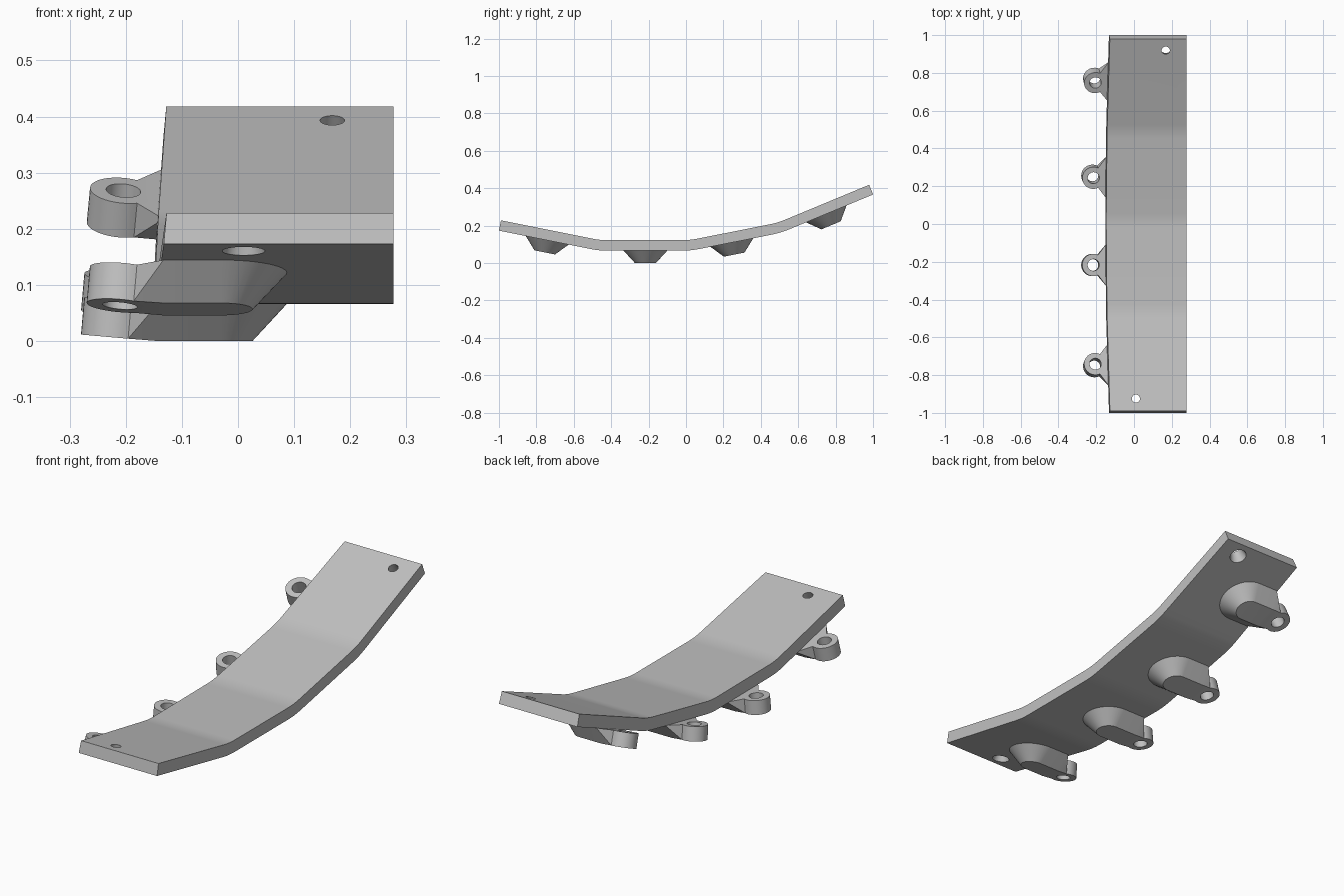
import bpy, bmesh, math
from mathutils import Vector, Matrix

cube = bpy.data.objects.get("Cube")
if cube:
    bpy.data.objects.remove(cube, do_unlink=True)

grey = bpy.data.materials.new("plain grey")
grey.use_nodes = True
grey.diffuse_color = (0.53, 0.53, 0.53, 1)
grey.node_tree.nodes["Principled BSDF"].inputs["Base Color"].default_value = grey.diffuse_color

THICK = 0.056    # plate thickness
DEPTH = 0.066    # lug depth below the plate
LEAN = 0.0875    # slight lean of the eye side
RIGHT = 0.277
BENDS = [Vector(p) for p in [(-0.989, 0.228), (-0.46, 0.122), (0.02, 0.122),
                             (0.49, 0.215), (0.979, 0.418)]]


def edge_x(y):
    """Gently bowed edge of the plate on the eye side."""
    return -0.147 + 0.02 * y * y


def make_object(name, bm):
    bmesh.ops.recalc_face_normals(bm, faces=bm.faces)
    mesh = bpy.data.meshes.new(name)
    bm.to_mesh(mesh)
    bm.free()
    mesh.materials.append(grey)
    obj = bpy.data.objects.new(name, mesh)
    bpy.context.collection.objects.link(obj)
    return obj


def activate(obj):
    bpy.ops.object.select_all(action="DESELECT")
    obj.select_set(True)
    bpy.context.view_layer.objects.active = obj


def cut_hole(obj, matrix, r_low, r_high, depth):
    """Drill a round or conical hole centred on the matrix origin."""
    bm = bmesh.new()
    bmesh.ops.create_cone(bm, cap_ends=True, segments=32, radius1=r_low,
                          radius2=r_high, depth=depth)
    cutter = make_object("hole_cutter", bm)
    cutter.matrix_world = matrix
    cutter.hide_render = True
    mod = obj.modifiers.new("hole", "BOOLEAN")
    mod.operation = "DIFFERENCE"
    mod.solver = "EXACT"
    mod.object = cutter
    bpy.context.view_layer.update()
    activate(obj)
    bpy.ops.object.modifier_apply(modifier=mod.name)
    bpy.data.objects.remove(cutter, do_unlink=True)


def finish(obj):
    activate(obj)
    bpy.ops.object.shade_smooth_by_angle(angle=math.radians(30))
    mod = obj.modifiers.new("even_shading", "WEIGHTED_NORMAL")
    mod.keep_sharp = True


def frame(x, y, seg, below):
    """Local frame on a plate segment, sunk by a distance below its top."""
    a, b = BENDS[seg], BENDS[seg + 1]
    t = (b - a).normalized()
    n = Vector((-t.y, t.x))
    p = a - n * below
    p = p + t * ((y - p.x) / t.x)
    m = Matrix(((1, 0, 0, x), (0, t.x, n.x, p.x), (0, t.y, n.y, p.y), (0, 0, 0, 1)))
    return m


# Bent plate: the top line with a short arc at every bend
top = [BENDS[0]]
for prev, bend, nxt in zip(BENDS, BENDS[1:], BENDS[2:]):
    start = bend + (prev - bend).normalized() * 0.04
    end = bend + (nxt - bend).normalized() * 0.04
    for k in range(5):
        u = k / 4
        top.append(start * (1 - u) ** 2 + bend * (2 * u * (1 - u)) + end * u * u)
top.append(BENDS[-1])

bm = bmesh.new()
rings = []
for i, p in enumerate(top):
    t = (top[min(i + 1, len(top) - 1)] - top[max(i - 1, 0)]).normalized()
    if 0 < i < len(top) - 1:
        t = ((top[i + 1] - p).normalized() + (p - top[i - 1]).normalized()).normalized()
    low = p - Vector((-t.y, t.x)) * THICK
    left = edge_x(p.x)
    rings.append([bm.verts.new(v) for v in (
        (left, p.x, p.y), (RIGHT, p.x, p.y),
        (RIGHT, low.x, low.y), (left - LEAN * THICK, low.x, low.y))])
for a, b in zip(rings, rings[1:]):
    for k in range(4):
        j = (k + 1) % 4
        bm.faces.new((a[k], a[j], b[j], b[k]))
bm.faces.new(rings[0])
bm.faces.new(rings[-1])
plate = make_object("bent_plate", bm)

# Tapered screw holes, wider underneath
for x, y, seg in ((0.01, -0.93, 0), (0.168, 0.93, 3)):
    cut_hole(plate, frame(x, y, seg, THICK / 2), 0.039, 0.021, THICK * 1.1)
finish(plate)


def make_lug(name, y, seg):
    """Tapered rounded boss with a flared neck and a pierced eye."""
    corner = edge_x(y) + 0.003
    eye = edge_x(y) - 0.069
    eye_r, low_r, high_r, end_x = 0.059, 0.056, 0.117, -0.03
    steps = 24

    def outline(r, z):
        pts = []
        for k in range(steps + 1):
            a = math.radians(65 + 230 * k / steps)
            pts.append((eye + eye_r * math.cos(a), eye_r * math.sin(a)))
        pts.append((corner, -r))
        for k in range(steps + 1):
            a = math.radians(-90 + 180 * k / steps)
            pts.append((end_x + r * math.cos(a), r * math.sin(a)))
        pts.append((corner, r))
        out = []
        for px, py in pts:
            lift = LEAN * max(0, corner - px)
            shift = LEAN * z if px < corner - 0.001 else 0
            out.append(bm.verts.new((px + shift, py, z + lift)))
        return out

    bm = bmesh.new()
    hi, lo = outline(high_r, 0), outline(low_r, -DEPTH)
    count = len(hi)
    c1, c2 = steps + 1, count - 1          # the two neck corners
    for i in range(count):
        j = (i + 1) % count
        if i == steps:                     # neck folds
            bm.faces.new((hi[i], hi[j], lo[i]))
            bm.faces.new((lo[i], hi[j], lo[j]))
        elif i == c2:
            bm.faces.new((hi[j], hi[i], lo[j]))
            bm.faces.new((lo[j], hi[i], lo[i]))
        else:
            bm.faces.new((hi[i], hi[j], lo[j], lo[i]))
    for ring in (hi, lo):                  # eye cap and boss cap
        bm.faces.new(ring[:c1 + 1] + [ring[c2]])
        bm.faces.new(ring[c1:])
    lug = make_object(name, bm)
    lug.matrix_world = frame(0, y, seg, THICK)
    bpy.context.view_layer.update()
    hole = Matrix.Translation((eye - LEAN * DEPTH / 2, 0, -DEPTH / 2))
    hole = lug.matrix_world @ hole @ Matrix.Rotation(math.atan(LEAN), 4, "Y")
    cut_hole(lug, hole, 0.031, 0.031, DEPTH * 2)
    finish(lug)


# Four lugs, one on each plate segment
for n, y in enumerate((-0.742, -0.217, 0.245, 0.75)):
    make_lug("mounting_lug_%d" % (n + 1), y, n)
